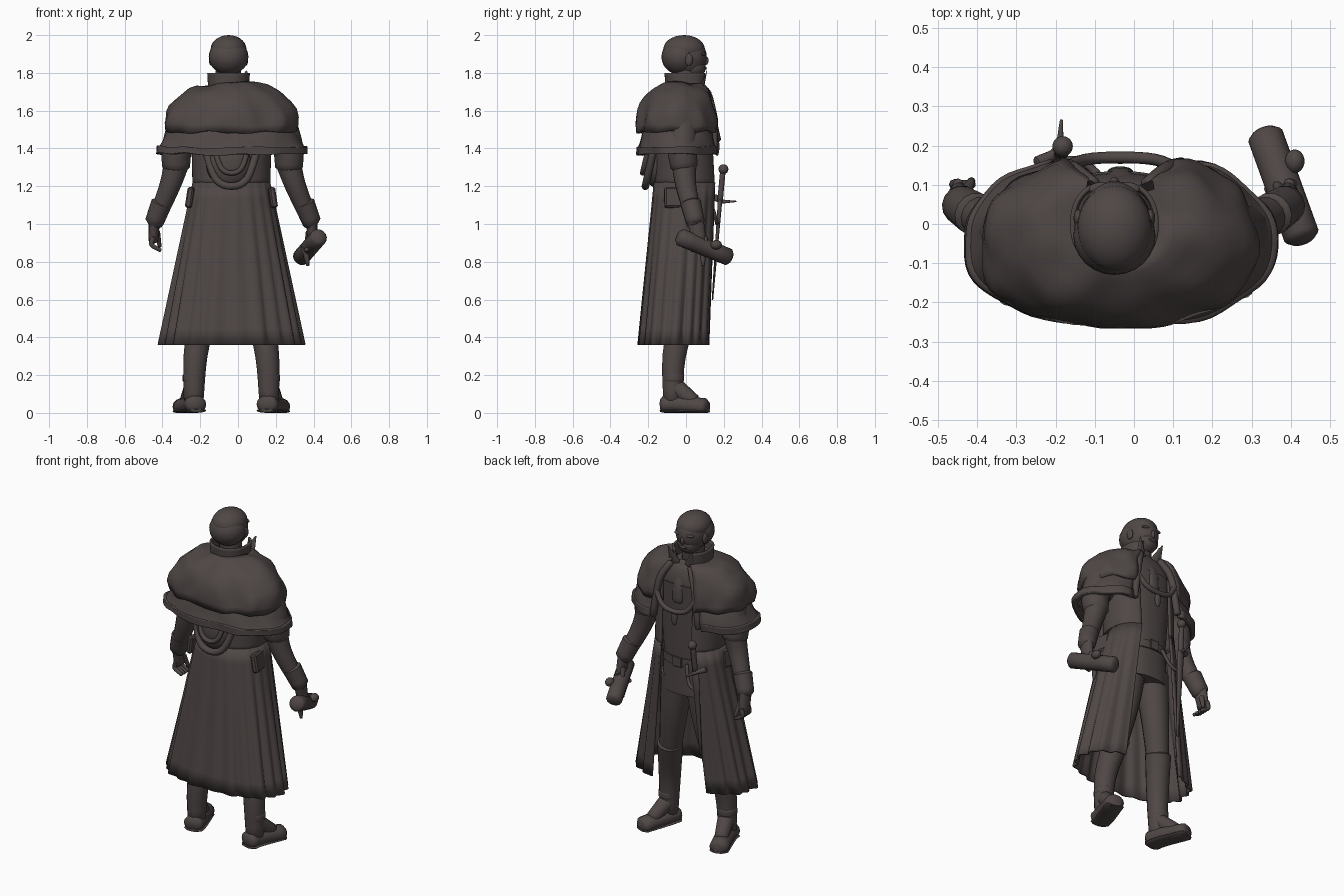
import bpy, bmesh, math
from mathutils import Vector, noise

cube = bpy.data.objects.get("Cube")
if cube:
    bpy.data.objects.remove(cube, do_unlink=True)

COLOR = (.078, .063, .061, 1)
mat = bpy.data.materials.new("dark_brown")
mat.use_nodes = True
mat.diffuse_color = COLOR
bsdf = mat.node_tree.nodes["Principled BSDF"]
bsdf.inputs["Base Color"].default_value = COLOR

BODY_X = -.035  # centre line of the body
HEAD_X = -.05
SIDES = ((-1, "right"), (1, "left"))


def lerp(pair, t):
    return pair[0] + (pair[1] - pair[0]) * t


def finish(name, bm, thick=0, angle=50):
    bmesh.ops.recalc_face_normals(bm, faces=bm.faces)
    mesh = bpy.data.meshes.new(name)
    bm.to_mesh(mesh)
    bm.free()
    mesh.materials.append(mat)
    mesh.shade_smooth()
    mesh.set_sharp_from_angle(angle=math.radians(angle))
    ob = bpy.data.objects.new(name, mesh)
    bpy.context.collection.objects.link(ob)
    if thick:
        mod = ob.modifiers.new("thickness", "SOLIDIFY")
        mod.thickness, mod.offset = thick, 0
    return ob


def loft(name, rings, closed=True, thick=0):
    """Skin a list of point rings."""
    bm = bmesh.new()
    rows = [[bm.verts.new(point) for point in ring] for ring in rings]
    count = len(rows[0])
    for low, high in zip(rows, rows[1:]):
        for i in range(count if closed else count - 1):
            j = (i + 1) % count
            bm.faces.new((low[i], low[j], high[j], high[i]))
    if closed:
        bm.faces.new(rows[0])
        bm.faces.new(rows[-1])
    return finish(name, bm, thick)


def body(name, z, rx, ry, y=(0, 0), x=BODY_X, gap=0, seg=64, dome=0, pleat=None, lump=0, thick=0):
    """Oval shell from top to bottom, open towards +y by gap degrees; dome rounds its profile."""
    rings, steps = [], 10
    for step in range(steps + 1):
        t = step / steps
        out, down = t, t
        if dome:
            sweep = t * dome * math.pi / 2
            out, down = math.sin(sweep), 1 - math.cos(sweep)
        ring = []
        for i in range(seg):
            turn = i / (seg - 1 if gap else seg)
            a = math.radians(lerp((90 + gap, 450 - gap), turn))
            c, s = math.cos(a), math.sin(a)
            k = 1 + (pleat(a, t) if pleat else 0)
            point = Vector((x + k * lerp(rx, out) * math.copysign(abs(c) ** .87, c),
                            lerp(y, out) + k * lerp(ry, out) * math.copysign(abs(s) ** .87, s),
                            lerp(z, down)))
            ring.append(point + noise.noise_vector(point * 9) * lump)
        rings.append(ring)
    return loft(name, rings, not gap, thick)


def tube(name, points, r, r_end=None, flat=1, side=1, seg=14, floor=-1):
    """Tapered tube on a smooth path; x is measured outwards from the body's centre line."""
    keys = [Vector((BODY_X + side * x, y, z)) for x, y, z in points]
    keys = [keys[0] * 2 - keys[1]] + keys + [keys[-1] * 2 - keys[-2]]
    path = []
    for a, b, c, d in zip(keys, keys[1:], keys[2:], keys[3:]):
        for t in (0, .25, .5, .75):
            path.append(b + ((c - a) * t + (a * 2 - b * 5 + c * 4 - d) * t ** 2
                             + (b * 3 - a - c * 3 + d) * t ** 3) / 2)
    path.append(keys[-2])
    radii = [lerp((r, r if r_end is None else r_end), i / (len(path) - 1)) for i in range(len(path))]
    # Rounded ends
    start, stop = (path[0] - path[1]).normalized(), (path[-1] - path[-2]).normalized()
    path = [path[0] + start * radii[0] * .3] + path + [path[-1] + stop * radii[-1] * .3]
    radii = [radii[0] * .65] + radii + [radii[-1] * .65]
    span = (path[-1] - path[0]).normalized()
    ref = Vector((0, 1, 0)) if abs(span.z) > .6 else Vector((0, 0, 1))
    rings = []
    for i, (centre, radius) in enumerate(zip(path, radii)):
        tangent = path[min(i + 1, len(path) - 1)] - path[max(i - 1, 0)]
        across = tangent.cross(ref).normalized()
        up = across.cross(tangent).normalized() * flat
        ring = []
        for k in range(seg):
            a = math.tau * k / seg
            v = centre + (across * math.cos(a) + up * math.sin(a)) * radius
            v.z = max(v.z, floor)
            ring.append(v)
        rings.append(ring)
    return loft(name, rings)


def blob(name, loc, size):
    bm = bmesh.new()
    bmesh.ops.create_uvsphere(bm, u_segments=24, v_segments=14, radius=1)
    ob = finish(name, bm)
    ob.location, ob.scale = loc, size


def box(name, loc, size, tilt=0):
    bm = bmesh.new()
    bmesh.ops.create_cube(bm, size=1)
    bmesh.ops.scale(bm, vec=size, verts=bm.verts)
    bmesh.ops.bevel(bm, geom=bm.edges[:], offset=min(size) / 4, segments=1, affect="EDGES")
    ob = finish(name, bm, angle=30)
    ob.location, ob.rotation_euler = loc, (0, -tilt, tilt)


def swag(name, half, y, z, drop, r, bulge):
    """Cord hanging between two level points."""
    ends = [(-half, y, z), (half, y, z)]
    low = [(s * half * .6, y + bulge * .8, z - drop * .8) for s in (-1, 1)]
    tube(name, [ends[0], low[0], (0, y + bulge, z - drop), low[1], ends[1]], r)


# Torso with waistcoat, belt and neck
body("waistcoat_chest", (1.6, 1.15), (.19, .15), (.125, .115), (.01, .01))
body("waistcoat_skirt", (1.15, .92), (.15, .165), (.115, .115), (.01, .01))
body("shoulders", (1.72, 1.58), (.07, .2), (.07, .13), dome=1)
body("belt", (1.15, 1.1), (.155, .155), (.122, .122), (.01, .01))
box("belt_buckle", (BODY_X, .135, 1.125), (.06, .012, .06))
tube("neck", [(-.01, -.01, 1.65), (-.015, 0, 1.85)], .065)
tube("neck_cloth", [(0, .07, 1.72), (0, .12, 1.6), (0, .13, 1.5)], .035, flat=.5)


# Long pleated coat, open down the front
def folds(a, t):
    return math.sqrt(t) * (.03 * math.cos(21 * a) + .018 * math.cos(11 * a + 1))


body("coat_bodice", (1.6, 1.2), (.21, .2), (.15, .163), (-.01, 0), gap=27, thick=.012)
body("coat_skirt", (1.22, .36), (.2, .372), (.165, .19), (0, -.057),
     gap=27, seg=150, pleat=folds, thick=.012)
for s, side in SIDES:
    box(side + "_pocket_flap", (BODY_X + s * .215, -.06, 1.14), (.035, .11, .11), s * .15)

# Two-layer shoulder cape with a rolled hem
body("cape_lower_layer", (1.58, 1.39), (.28, .39), (.16, .21), (-.03, -.045), gap=23, lump=.01, thick=.015)
body("cape_hem", (1.41, 1.37), (.387, .387), (.205, .205), (-.045, -.045), gap=23, lump=.012, thick=.03)
body("cape_fur_layer", (1.735, 1.52), (.09, .345), (.08, .208), (-.005, -.045),
     gap=20, dome=1.1, lump=.022, thick=.02)
for s, side in SIDES:
    tube(side + "_cape_edge", [(.07, .1, 1.71), (.12, .14, 1.6), (.155, .15, 1.38)], .02, side=s)

# Stand-up collar with flared points
body("collar", (1.8, 1.68), (.107, .1), (.108, .1), x=HEAD_X, gap=30, thick=.012)
for s, side in SIDES:
    tube(side + "_collar_point", [(.05, .08, 1.7), (.08, .11, 1.81)], .04, .004, flat=.3, side=s)

# Chain and pendant across the chest
swag("chest_chain", .15, .14, 1.58, .13, .015, .03)
blob("pendant", (BODY_X, .165, 1.41), (.02, .012, .05))

# Hood hanging below the cape at the back
blob("hood_bag", (HEAD_X, -.165, 1.32), (.12, .06, .125))
swag("hood_hem", .14, -.17, 1.4, .2, .02, -.045)
swag("hood_fold", .09, -.2, 1.4, .13, .014, -.03)

# Head, hair and face
blob("head", (HEAD_X, .005, 1.885), (.09, .105, .105))
blob("jaw", (HEAD_X, .04, 1.83), (.066, .065, .06))
blob("hair_back", (HEAD_X, -.03, 1.885), (.105, .1, .095))
blob("hair_top", (HEAD_X, -.01, 1.925), (.095, .11, .075))
blob("nose", (HEAD_X, .102, 1.865), (.013, .018, .024))
blob("mouth", (HEAD_X, .096, 1.825), (.026, .014, .01))
for s, side in SIDES:
    blob(side + "_ear", (HEAD_X + s * .092, .015, 1.87), (.012, .022, .032))
    blob(side + "_brow", (HEAD_X + s * .035, .09, 1.9), (.03, .016, .01))

# Arms with puffed sleeves, cuffs and hands
for s, side in SIDES:
    arm = s if s > 0 else s * .96
    blob(side + "_shoulder", (BODY_X + s * .25, -.02, 1.5), (.09, .09, .12))
    tube(side + "_upper_sleeve", [(.25, -.02, 1.55), (.3, -.02, 1.4), (.305, -.01, 1.3)], .09, .073, side=arm)
    tube(side + "_forearm", [(.3, -.01, 1.33), (.34, 0, 1.2), (.425, .05, 1)], .068, .043, side=arm)
    tube(side + "_cuff", [(.385, .025, 1.11), (.425, .05, 1.01)], .056, .05, side=arm)
    tube(side + "_palm", [(.425, .05, 1.02), (.43, .07, .91)], .03, .026, flat=1.5, side=arm)
    for i in range(4):
        y = .035 + i * .022
        tube(side + "_finger", [(.43, y, .93), (.44, y, .89), (.39, y, .86)], .015, .01, side=arm, seg=8)
    tube(side + "_thumb", [(.41, .08, .96), (.395, .11, .88)], .016, .01, side=arm, seg=8)

# Short baton with a knob and tassel, held in one hand
tube("baton", [(.462, -.03, .93), (.37, .225, .825)], .046)
blob("baton_knob", (.41, .16, .89), (.025, .03, .025))
tube("baton_tassel", [(.39, .09, .88), (.405, .09, .78)], .024, .008, seg=8)

# Legs and boots with turned-out toes
for s, side in SIDES:
    tube(side + "_trouser_leg", [(.08, .01, 1), (.11, .01, .75), (.16, -.02, .45)], .1, .06, side=s)
    tube(side + "_boot_shaft", [(.15, -.01, .53), (.19, -.063, .3), (.2, -.07, .06)], .074, .052, side=s)
    tube(side + "_boot_crease", [(.2, -.066, .17), (.2, -.066, .2)], .058, side=s)
    tube(side + "_boot_instep", [(.2, -.06, .14), (.235, .04, .06)], .05, .04, side=s)
    for part, height, flat in (("foot", .045, .85), ("sole", .012, .2)):
        heel, arch, toe = (.19, -.115, height), (.205, -.05, height), (.26, .1, height * .7)
        tube(side + "_boot_" + part, [heel, arch, toe], .058, .055, flat, s, floor=0)

# Sword hung at the belt
tube("sword_grip", [(-.15, .195, 1.28), (-.155, .18, 1.12)], .015)
blob("sword_pommel", (-.182, .198, 1.29), (.026, .026, .026))
tube("sword_guard", [(-.21, .155, 1.14), (-.16, .19, 1.12), (-.15, .265, 1.12)], .018, .004)
tube("sword_scabbard", [(-.155, .18, 1.12), (-.165, .14, .6)], .024, .008, flat=.5)
tube("sword_strap", [(-.06, .13, 1.12), (-.1, .16, 1.02), (-.16, .165, 1)], .01)
